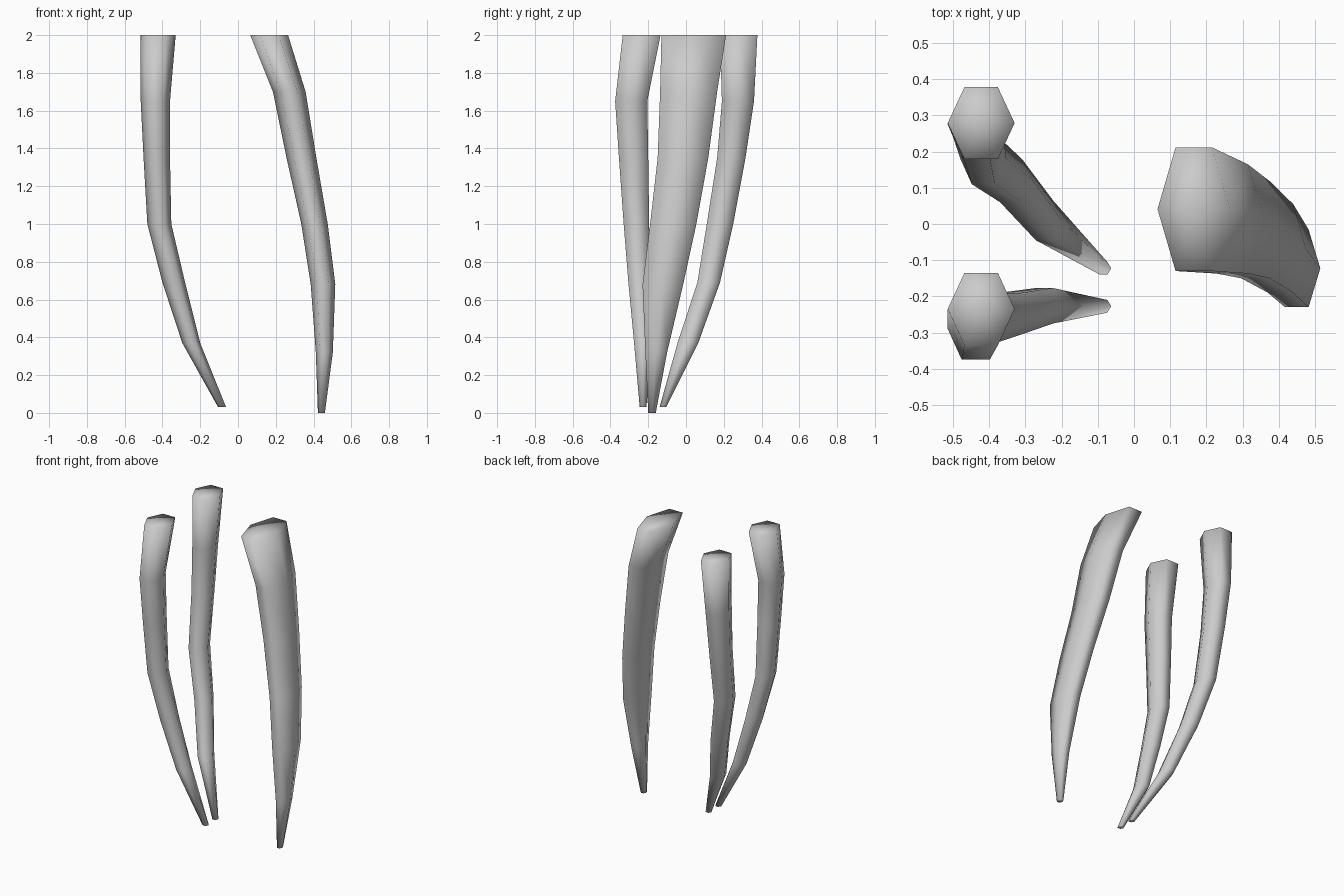
import bpy, bmesh
from math import sin, cos, pi

if "Cube" in bpy.data.objects:
    bpy.data.objects.remove(bpy.data.objects["Cube"])


def tapered_leg(name, rings):
    """Loft six-sided rings given as (z, x min, x max, y min, y max)."""
    bm = bmesh.new()
    loops = []
    for z, x0, x1, y0, y1 in rings:
        cx, cy = (x0 + x1) / 2, (y0 + y1) / 2
        rx, ry = (x1 - x0) / 2, (y1 - y0) / 2 / sin(pi / 3)
        loops.append([bm.verts.new((cx + rx * cos(k * pi / 3),
                                    cy + ry * sin(k * pi / 3), z)) for k in range(6)])
    # side walls
    for a, b in zip(loops, loops[1:]):
        for k in range(6):
            n = (k + 1) % 6
            bm.faces.new((a[k], b[k], b[n], a[n]))
    # fan caps at both ends
    for loop, (z, x0, x1, y0, y1) in ((loops[0], rings[0]), (loops[-1], rings[-1])):
        mid = bm.verts.new(((x0 + x1) / 2, (y0 + y1) / 2, z))
        for k in range(6):
            bm.faces.new((loop[k], loop[(k + 1) % 6], mid))
    bmesh.ops.recalc_face_normals(bm, faces=bm.faces)
    for f in bm.faces:
        f.smooth = True
    mesh = bpy.data.meshes.new(name)
    bm.to_mesh(mesh)
    bm.free()
    obj = bpy.data.objects.new(name, mesh)
    bpy.context.collection.objects.link(obj)
    return obj


# The two thin legs share heights and x extents; only y differs
thin = [(2.0, -.515, -.33), (1.65, -.515, -.36), (1.35, -.50, -.36), (1.0, -.48, -.353),
        (.69, -.40, -.28), (.37, -.295, -.20), (.03, -.105, -.063)]
back_y = [(.18, .378), (.19, .36), (.165, .315), (.11, .25),
          (.06, .18), (-.045, .065), (-.14, -.105)]
front_y = [(-.335, -.135), (-.375, -.205), (-.355, -.20), (-.33, -.195),
           (-.305, -.19), (-.275, -.177), (-.245, -.21)]
tapered_leg("back_left_tendril", [t + y for t, y in zip(thin, back_y)])
tapered_leg("front_left_tendril", [t + y for t, y in zip(thin, front_y)])

# Broad leg on the right
tapered_leg("right_tendril", [
    (2.0, .065, .265, -.13, .212), (1.7, .185, .358, -.137, .165),
    (1.35, .257, .415, -.15, .118), (1.0, .335, .475, -.19, .055),
    (.68, .385, .515, -.23, -.015), (.32, .412, .502, -.215, -.10),
    (0, .423, .46, -.20, -.16)])
